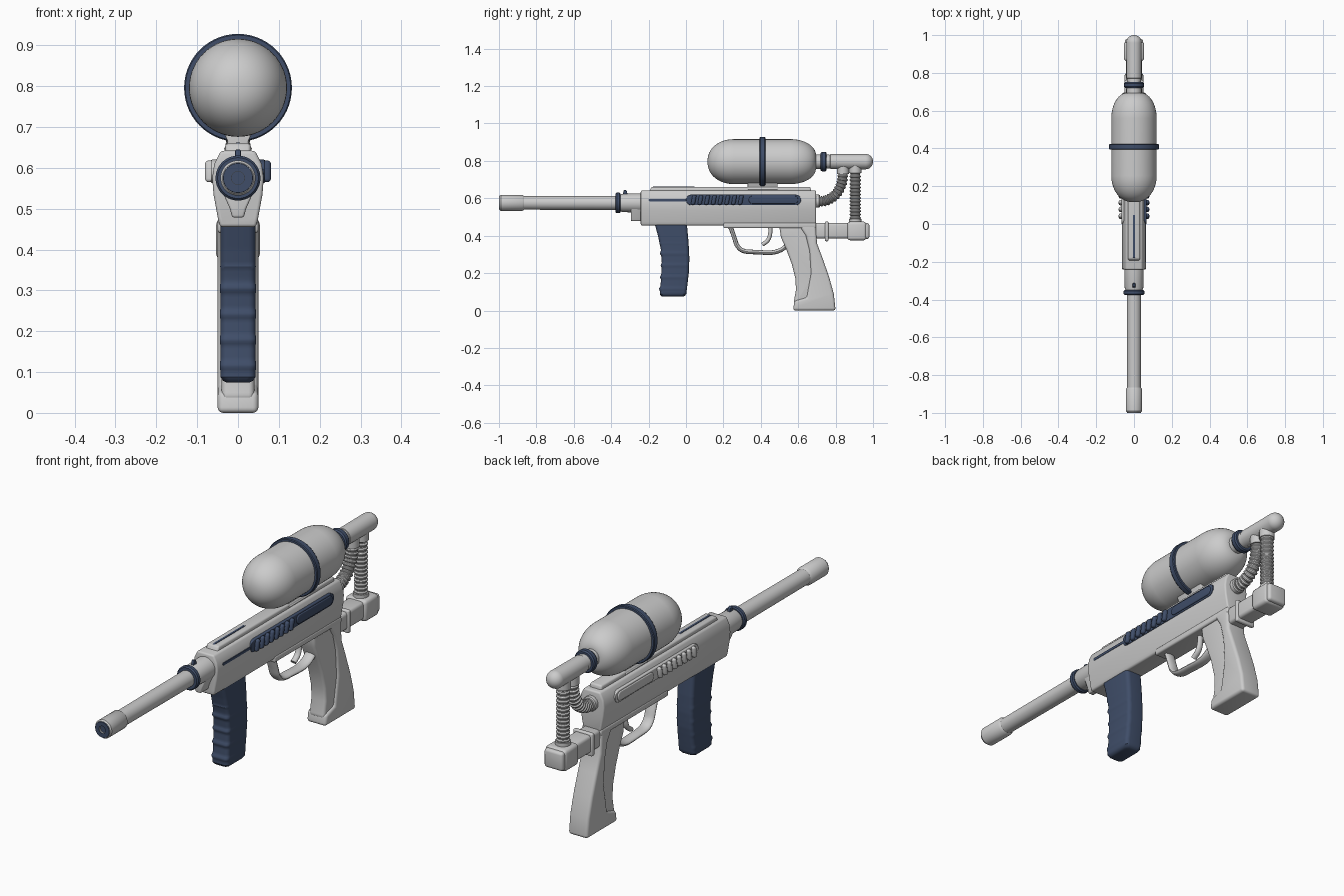
import bpy, bmesh, math
from mathutils import Vector

if "Cube" in bpy.data.objects:
    bpy.data.objects.remove(bpy.data.objects["Cube"])

navy = bpy.data.materials.new("navy")
navy.diffuse_color = (0.05, 0.075, 0.14, 1)
navy.use_nodes = True
navy.node_tree.nodes["Principled BSDF"].inputs["Base Color"].default_value = navy.diffuse_color


def finish(name, bm, dark=False, angle=35):
    bmesh.ops.recalc_face_normals(bm, faces=bm.faces)
    me = bpy.data.meshes.new(name)
    bm.to_mesh(me)
    bm.free()
    me.shade_smooth()
    me.set_sharp_from_angle(angle=math.radians(angle))
    if dark:
        me.materials.append(navy)
    ob = bpy.data.objects.new(name, me)
    bpy.context.collection.objects.link(ob)
    return ob


def loft(name, rings, dark=False):
    """Skin a list of closed point rings and cap both ends."""
    bm = bmesh.new()
    vs = [[bm.verts.new(p) for p in r] for r in rings]
    n = len(vs[0])
    for a, b in zip(vs, vs[1:]):
        for i in range(n):
            bm.faces.new((a[i], a[(i + 1) % n], b[(i + 1) % n], b[i]))
    bm.faces.new(vs[0])
    bm.faces.new(vs[-1])
    return finish(name, bm, dark)


def ring(c, t, rx, rn, n):
    """Ellipse around point c; the tangent t lies in the YZ plane."""
    nrm = Vector((0, -t[2], t[1]))
    return [Vector(c) + Vector((rx, 0, 0)) * math.cos(a) + nrm * rn * math.sin(a)
            for a in (2 * math.pi * i / n for i in range(n))]


def lathe(name, z, prof, dark=False, n=40):
    """Round part along y, prof = (y, radius)."""
    return loft(name, [ring((0, y, z), (0, 1, 0), r, r, n) for y, r in prof], dark)


def smooth_path(pts, steps):
    """Catmull-Rom through (y, z) points."""
    P = [Vector((0, *p)) for p in pts]
    P = [2 * P[0] - P[1]] + P + [2 * P[-1] - P[-2]]
    out = []
    for i in range(1, len(P) - 2):
        a, b, c, d = P[i - 1:i + 3]
        for s in range(steps):
            t = s / steps
            out.append(0.5 * (2 * b + (c - a) * t + (2 * a - 5 * b + 4 * c - d) * t * t
                              + (3 * b - a - 3 * c + d) * t ** 3))
    return out + [P[-2]]


def sweep(name, pts, rx, rn, steps=6, n=20, rib=0.0):
    path = smooth_path(pts, steps)
    rings = []
    for i, p in enumerate(path):
        t = (path[min(i + 1, len(path) - 1)] - path[max(i - 1, 0)]).normalized()
        k = rib * (0, 1, 1, 0)[i % 4]
        rings.append(ring(p, t, rx + k, rn + k, n))
    return loft(name, rings)


def prism(name, pts, lo, hi, axis="x", bevel=0.0, seg=3, dark=False, angle=30):
    """Extrude a YZ profile along x, or an XZ profile along y."""
    bm = bmesh.new()
    make = (lambda p, d: (d, p[0], p[1])) if axis == "x" else (lambda p, d: (p[0], d, p[1]))
    a = [bm.verts.new(make(p, lo)) for p in pts]
    b = [bm.verts.new(make(p, hi)) for p in pts]
    for i in range(len(pts)):
        j = (i + 1) % len(pts)
        bm.faces.new((a[i], a[j], b[j], b[i]))
    bm.faces.new(a)
    bm.faces.new(b)
    bmesh.ops.recalc_face_normals(bm, faces=bm.faces)
    if bevel:
        edges = [e for e in bm.edges if e.calc_face_angle(0) > math.radians(angle)]
        bmesh.ops.bevel(bm, geom=edges, offset=bevel, segments=seg, profile=0.5,
                        affect="EDGES", clamp_overlap=True)
    return finish(name, bm, dark)


def rect(a0, a1, b0, b1):
    return [(a0, b0), (a1, b0), (a1, b1), (a0, b1)]


def pill(y0, y1, z0, z1, n=8):
    r, zc = (z1 - z0) / 2, (z0 + z1) / 2
    arc = lambda c, s: [(c + r * math.cos(s + math.pi * i / n), zc + r * math.sin(s + math.pi * i / n))
                        for i in range(n + 1)]
    return arc(y1 - r, -math.pi / 2) + arc(y0 + r, math.pi / 2)


def sym(half):
    return half + [(-x, z) for x, z in reversed(half)]


# Barrel group
ZB = 0.575
lathe("barrel", ZB, [(-0.88, 0.036), (-0.24, 0.038)])
lathe("muzzle", ZB, [(-0.96, 0.016), (-0.997, 0.016), (-0.997, 0.038), (-0.99, 0.043),
                     (-0.875, 0.043), (-0.865, 0.036)])
lathe("muzzle_face", ZB, [(-0.97, 0.017), (-1.0, 0.017), (-1.0, 0.036), (-0.99, 0.038)], True)
lathe("barrel_collar", ZB, [(-0.376, 0.04), (-0.376, 0.05), (-0.37, 0.055), (-0.355, 0.055),
                            (-0.35, 0.05), (-0.35, 0.04)], True)
lathe("barrel_shroud", ZB, [(-0.352, 0.045), (-0.34, 0.049), (-0.22, 0.052)])
prism("front_sight", [(-0.34, 0.61), (-0.31, 0.61), (-0.317, 0.642), (-0.332, 0.645)],
      -0.007, 0.007, bevel=0.003, dark=True)
prism("barrel_lug", sym([(0.014, 0.478), (0.02, 0.50), (0.042, 0.55)]), -0.295, -0.22, "y", 0.006)

# Receiver: shaped body, top rail and bottom plate
prism("receiver", sym([(0.044, 0.455), (0.049, 0.475), (0.06, 0.535), (0.063, 0.575),
                       (0.058, 0.61), (0.042, 0.642)]), -0.242, 0.695, "y", 0.008, angle=40)
prism("top_rail", [(-0.2, 0.63), (0.67, 0.63), (0.665, 0.66), (-0.185, 0.66)], -0.031, 0.031, bevel=0.008)
prism("bottom_plate", rect(0.2, 0.695, 0.44, 0.47), -0.05, 0.05, bevel=0.008)
prism("top_inlay", pill(-0.18, 0.05, 0.652, 0.662), -0.005, 0.005, dark=True)
prism("side_inlay", pill(-0.2, 0.01, 0.584, 0.596), 0.05, 0.0635, dark=True)

# Side slides with slanted ribs, navy on the right and grey on the left
for s, side in ((1, "right"), (-1, "left")):
    d = s > 0
    x = lambda v0, v1: sorted((s * v0, s * v1))
    prism(side + "_slide", pill(0.0, 0.615, 0.563, 0.62), *x(0.045, 0.066), bevel=0.003, dark=d)
    prism(side + "_slide_panel", pill(0.335, 0.6, 0.57, 0.613), *x(0.05, 0.071), bevel=0.004, dark=d)
    for i in range(8):
        y = 0.025 + i * 0.036
        prism(f"{side}_slide_rib_{i + 1}", [(y, 0.565), (y + 0.022, 0.565), (y + 0.032, 0.618), (y + 0.01, 0.618)],
              *x(0.05, 0.081), bevel=0.009, dark=d)

# Curved front grip with ribs on its leading face
def lerp(tab, z):
    for (z0, a), (z1, b) in zip(tab, tab[1:]):
        if z0 <= z <= z1:
            return a + (b - a) * (z - z0) / (z1 - z0)
    return tab[-1][1]

front = [(0.07, -0.142), (0.16, -0.134), (0.25, -0.129), (0.33, -0.135), (0.40, -0.15), (0.48, -0.172)]
rear = [(0.07, -0.001), (0.14, 0.008), (0.21, 0.016), (0.28, 0.018), (0.36, 0.014), (0.48, 0.003)]
rings = []
levels = [(0.075, 0.014), (0.079, 0.006), (0.088, 0.0)] + [(0.1 + 0.0063 * i, 0.0) for i in range(61)]
for z, inset in levels:
    rib = 0.006 * max(0, math.sin((z - 0.1) / 0.0315 * math.pi * 1.0)) ** 2 if 0.1 < z < 0.36 else 0
    y0, y1 = lerp(front, z) - rib + inset, lerp(rear, z) - inset
    w, r = 0.043 - inset + rib * 0.3, 0.018
    pts = []
    for cx, cy, a0 in ((w - r, y1 - r, 0), (r - w, y1 - r, 90), (r - w, y0 + r, 180), (w - r, y0 + r, 270)):
        for k in range(6):
            a = math.radians(a0 + 18 * k)
            pts.append((cx + r * math.cos(a), cy + r * math.sin(a), z))
    rings.append(pts)
loft("front_grip", rings, True)

# Rear grip: full-width back, slimmer front strip and foot
prism("grip_back", [(0.60, 0.46), (0.64, 0.40), (0.66, 0.32), (0.668, 0.2), (0.645, 0.07), (0.58, 0.052),
                    (0.572, 0.0), (0.80, 0.0), (0.79, 0.09), (0.765, 0.18), (0.73, 0.28), (0.70, 0.36),
                    (0.695, 0.46)], -0.05, 0.05, bevel=0.014, seg=4)
prism("grip_front", [(0.498, 0.455), (0.508, 0.39), (0.535, 0.33), (0.565, 0.25), (0.585, 0.17), (0.588, 0.11),
                     (0.577, 0.05), (0.575, 0.03), (0.72, 0.03), (0.70, 0.2), (0.67, 0.455)],
      -0.04, 0.04, bevel=0.014, seg=4)

# Trigger and guard
sweep("trigger_guard", [(0.225, 0.455), (0.24, 0.44), (0.258, 0.39), (0.275, 0.345), (0.31, 0.318),
                        (0.38, 0.312), (0.46, 0.31), (0.51, 0.325), (0.54, 0.35)], 0.026, 0.012)
sweep("trigger", [(0.45, 0.46), (0.45, 0.41), (0.437, 0.375), (0.408, 0.352)], 0.014, 0.011)

# Rear link and block
prism("rear_link", rect(0.66, 0.89, 0.385, 0.468), -0.042, 0.042, bevel=0.014)
prism("rear_link_ring", rect(0.742, 0.762, 0.37, 0.476), -0.05, 0.05, bevel=0.007)
prism("rear_block", rect(0.862, 0.965, 0.375, 0.475), -0.054, 0.054, bevel=0.016)
prism("rear_block_cap", rect(0.94, 0.98, 0.382, 0.468), -0.048, 0.048, bevel=0.012)

# Hoses
sweep("vertical_hose", [(0.905, 0.47), (0.905, 0.56), (0.905, 0.65), (0.905, 0.75)], 0.025, 0.025, 20, rib=0.005)
sweep("vertical_hose_socket", [(0.905, 0.735), (0.905, 0.80)], 0.034, 0.034, 2)
sweep("vertical_hose_base", [(0.905, 0.46), (0.905, 0.49)], 0.034, 0.034, 2)
sweep("curved_hose", [(0.69, 0.585), (0.745, 0.587), (0.80, 0.62), (0.832, 0.68), (0.84, 0.75)],
      0.024, 0.024, 15, rib=0.005)
sweep("curved_hose_socket", [(0.84, 0.73), (0.84, 0.79)], 0.032, 0.032, 2)
lathe("curved_hose_flange", 0.585, [(0.69, 0.034), (0.712, 0.034), (0.717, 0.03)])

# Tank with domed ends, band, neck and top pipe
ZT = 0.796
dome = [(math.cos(math.radians(a)), math.sin(math.radians(a))) for a in range(3, 91, 6)] + [(0, 1)]
tank = [(0.255 - 0.14 * c, 0.12 * s ** 0.9) for c, s in dome]
tank += [(0.56 + 0.135 * c, 0.035 + 0.085 * s) for c, s in reversed(dome)]
lathe("tank", ZT, tank, n=56)
lathe("tank_band", ZT, [(0.394, 0.115), (0.394, 0.129), (0.398, 0.132), (0.42, 0.132),
                        (0.424, 0.129), (0.424, 0.115)], True, 56)
prism("tank_mount", sym([(0.036, 0.645), (0.024, 0.662), (0.036, 0.69)]), 0.33, 0.49, "y", 0.004)
lathe("tank_neck", ZT, [(0.67, 0.04), (0.79, 0.036)])
lathe("neck_collar", ZT, [(0.72, 0.035), (0.72, 0.047), (0.727, 0.052), (0.745, 0.052),
                          (0.752, 0.047), (0.752, 0.035)], True)
lathe("top_pipe", ZT, [(0.768, 0.03), (0.772, 0.04)] +
      [(0.96 + 0.04 * c, 0.041 * s) for c, s in reversed(dome)])
